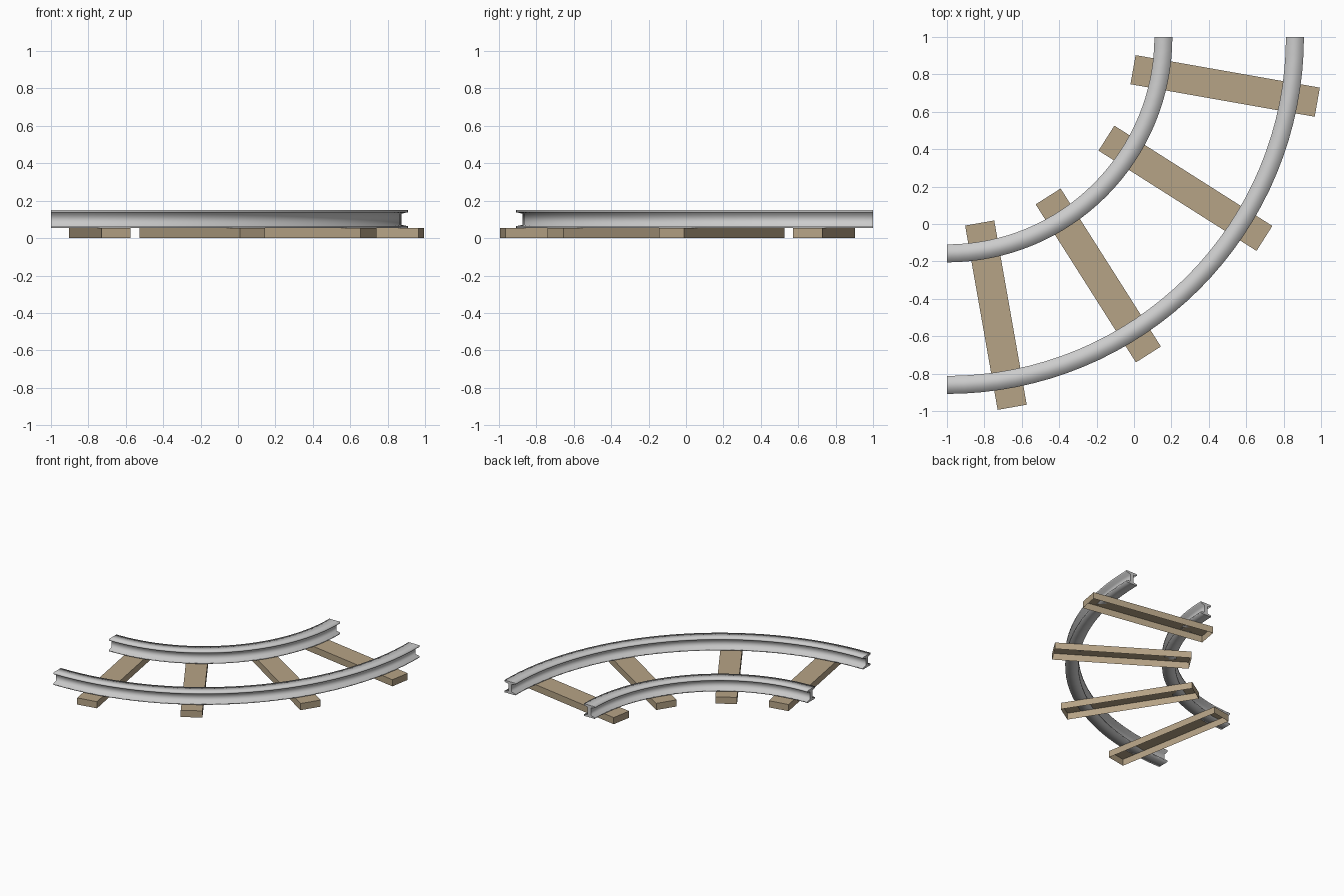
import bpy, bmesh
from math import cos, sin, radians, pi

if "Cube" in bpy.data.objects:
    bpy.data.objects.remove(bpy.data.objects["Cube"])

CX, CY = -1.0, 1.0   # centre of the curve


def make_object(name, bm, material=None):
    bmesh.ops.recalc_face_normals(bm, faces=bm.faces)
    mesh = bpy.data.meshes.new(name)
    bm.to_mesh(mesh)
    bm.free()
    obj = bpy.data.objects.new(name, mesh)
    bpy.context.collection.objects.link(obj)
    if material:
        mesh.materials.append(material)
    return obj


# I-shaped rail section: (offset from rail centre, height)
half = [(0.048, 0.053), (0.048, 0.064), (0.014, 0.071),
        (0.014, 0.131), (0.048, 0.138), (0.048, 0.150)]
section = half + [(-x, z) for x, z in reversed(half)]


def rail(name, radius, steps=32):
    bm = bmesh.new()
    rings = []
    for i in range(steps + 1):
        a = -pi / 2 * i / steps
        rings.append([bm.verts.new((CX + (radius + x) * cos(a),
                                    CY + (radius + x) * sin(a), z))
                      for x, z in section])
    n = len(section)
    for r0, r1 in zip(rings, rings[1:]):
        for j in range(n):
            k = (j + 1) % n
            f = bm.faces.new((r0[j], r0[k], r1[k], r1[j]))
            f.smooth = True
    # end caps
    for r in (rings[0], rings[-1]):
        bm.faces.new(r)
    for e in bm.edges:
        if any(len(f.verts) > 4 for f in e.link_faces):
            e.smooth = False
    return make_object(name, bm)


rail("inner_rail", 1.157)
rail("outer_rail", 1.86)

# wooden sleepers: boxes left open underneath
wood = bpy.data.materials.new("wood")
wood.diffuse_color = (0.47, 0.37, 0.24, 1)
wood.use_nodes = True
wood.node_tree.nodes["Principled BSDF"].inputs["Base Color"].default_value = wood.diffuse_color


def sleeper(name, angle):
    bm = bmesh.new()
    c, s = cos(angle), sin(angle)
    loops = []
    for z in (0.0, 0.053):
        loops.append([bm.verts.new((CX + u * c - v * s, CY + u * s + v * c, z))
                      for u, v in ((1.01, -0.079), (2.01, -0.079),
                                   (2.01, 0.079), (1.01, 0.079))])
    low, top = loops
    bm.faces.new(top)
    for j in range(4):
        k = (j + 1) % 4
        bm.faces.new((low[j], low[k], top[k], top[j]))
    return make_object(name, bm, wood)


for i, deg in enumerate((-10, -32.4, -57.6, -80)):
    sleeper(f"sleeper_{i + 1}", radians(deg))
